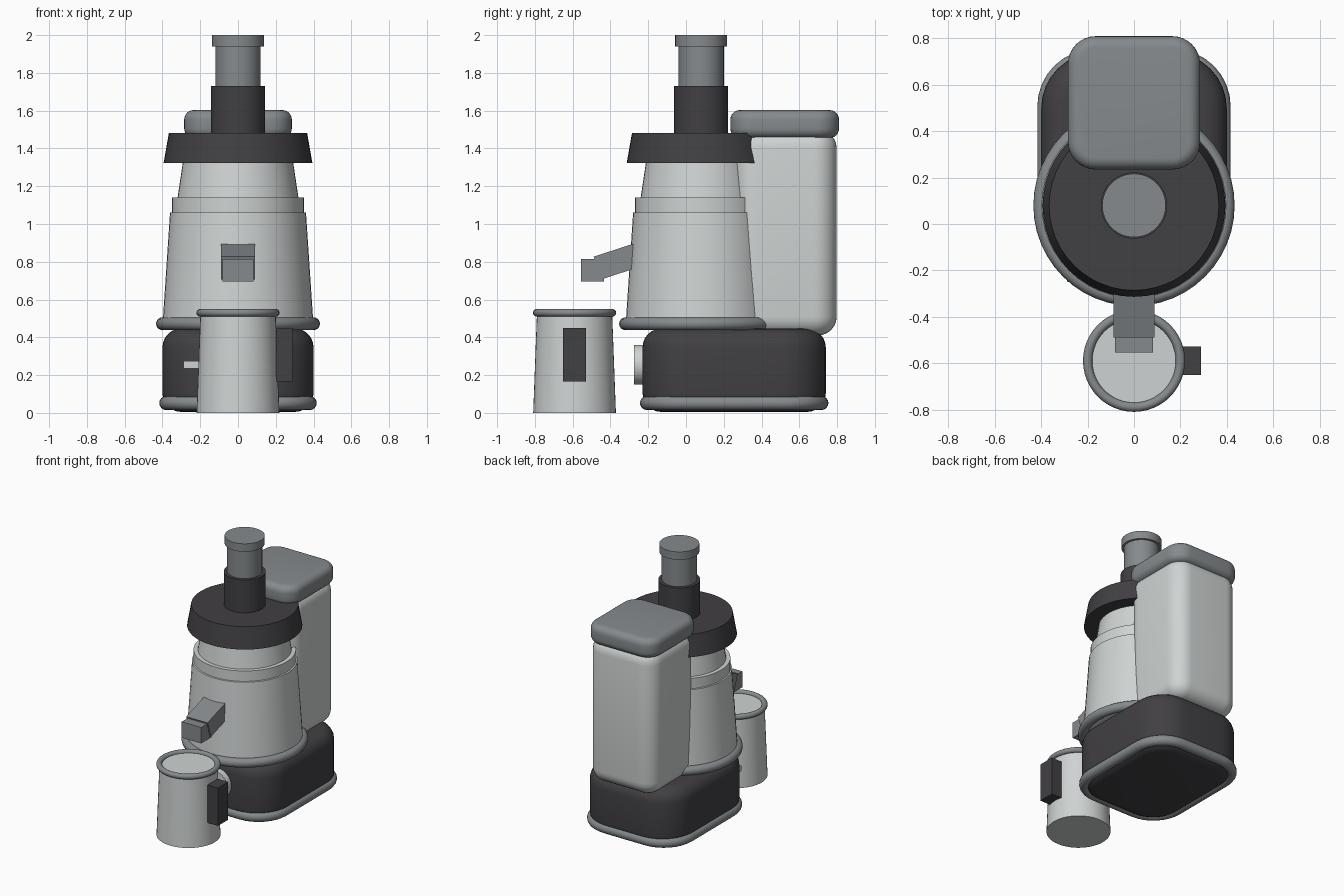
import bpy, bmesh, math
from mathutils import Vector

if "Cube" in bpy.data.objects:
    bpy.data.objects.remove(bpy.data.objects["Cube"])


def material(name, rgb):
    m = bpy.data.materials.new(name)
    m.diffuse_color = (*rgb, 1)
    m.use_nodes = True
    m.node_tree.nodes["Principled BSDF"].inputs["Base Color"].default_value = m.diffuse_color
    return m


LIGHT = material("light_silver", (0.62, 0.65, 0.645))
GREY = material("mid_grey", (0.235, 0.255, 0.265))
DARK = material("charcoal", (0.053, 0.050, 0.056))


def loft(name, rings, mat, closed=False):
    """Skin a stack of rings; cap the ends, or join last to first."""
    bm = bmesh.new()
    vs = [[bm.verts.new(p) for p in r] for r in rings]
    n = len(vs[0])
    pairs = list(zip(vs, vs[1:])) + ([(vs[-1], vs[0])] if closed else [])
    for a, b in pairs:
        for i in range(n):
            j = (i + 1) % n
            bm.faces.new((a[i], a[j], b[j], b[i]))
    if not closed:
        bm.faces.new(vs[0][::-1])
        bm.faces.new(vs[-1])
    bmesh.ops.recalc_face_normals(bm, faces=bm.faces)
    me = bpy.data.meshes.new(name)
    bm.to_mesh(me)
    bm.free()
    me.materials.append(mat)
    ob = bpy.data.objects.new(name, me)
    bpy.context.collection.objects.link(ob)
    return ob


def circle(r, z, cy, n=48):
    return [(r * math.cos(2 * math.pi * i / n), cy + r * math.sin(2 * math.pi * i / n), z)
            for i in range(n)]


def lathe(name, profile, cy, mat, closed=False):
    return loft(name, [circle(r, z, cy) for r, z in profile], mat, closed)


def tube(major, minor, z, n=16):
    """Circular section as (offset, height) points."""
    return [(major + minor * math.cos(2 * math.pi * i / n),
             z + minor * math.sin(2 * math.pi * i / n)) for i in range(n)]


def round_rect(hx, y0, y1, rad, inset, z, seg=8):
    pts = []
    r = max(rad - inset, 0.005)
    hx, y0, y1 = hx - inset, y0 + inset, y1 - inset
    corners = ((hx - r, y1 - r), (-hx + r, y1 - r), (-hx + r, y0 + r), (hx - r, y0 + r))
    for k, (cx, cy) in enumerate(corners):
        for i in range(seg + 1):
            a = math.pi / 2 * (k + i / seg)
            pts.append((cx + r * math.cos(a), cy + r * math.sin(a), z))
    return pts


def soft_box(name, hx, y0, y1, z0, z1, rad, edge, mat, seg=6):
    """Box with rounded corners and rounded top and bottom edges."""
    arc = [math.pi / 2 * i / seg for i in range(seg + 1)]
    prof = [(edge * (1 - math.sin(a)), z0 + edge * (1 - math.cos(a))) for a in arc]
    prof += [(i, z0 + z1 - z) for i, z in reversed(prof)]
    return loft(name, [round_rect(hx, y0, y1, rad, i, z) for i, z in prof], mat)


def box(name, centre, size, mat, tilt=0):
    x, y, z = (s / 2 for s in size)
    rings = [[(-x, -y, h), (x, -y, h), (x, y, h), (-x, y, h)] for h in (-z, z)]
    ob = loft(name, rings, mat)
    ob.location = Vector(centre)
    ob.rotation_euler.x = tilt
    return ob


AXIS, CUP = 0.08, -0.59   # y of the machine axis and of the cup

# motor base with its foot trim
soft_box("motor_base", 0.40, -0.23, 0.74, 0.005, 0.447, 0.24, 0.10, DARK)
loft("foot_trim", [round_rect(0.38, -0.207, 0.717, 0.21, -o, z)
                   for o, z in tube(0, 0.037, 0.052)], GREY, closed=True)

# front controls
knob = lathe("control_knob", [(0.105, -0.04), (0.105, 0.04)], 0, LIGHT)
knob.rotation_euler.x = math.pi / 2
knob.location = (0, -0.236, 0.255)
box("side_switch", (-0.225, -0.20, 0.256), (0.126, 0.10, 0.04), LIGHT)

# rear container and lid
soft_box("rear_container", 0.275, 0.25, 0.798, 0.41, 1.50, 0.12, 0.10, LIGHT)
soft_box("rear_lid", 0.285, 0.235, 0.81, 1.455, 1.603, 0.12, 0.05, GREY)

# juicing body: cone, stepped band and neck
lathe("juicing_body", [(0.40, 0.46), (0.36, 1.06), (0.35, 1.062), (0.35, 1.14),
                       (0.32, 1.14), (0.29, 1.34)], AXIS, LIGHT)
lathe("body_ring", tube(0.40, 0.034, 0.472), AXIS, GREY, closed=True)

# top collar, feed chute and pusher
lathe("top_collar", [(0.394, 1.322), (0.366, 1.482)], AXIS, DARK)
lathe("feed_chute", [(0.143, 1.46), (0.143, 1.73)], AXIS, DARK)
lathe("pusher", [(0.12, 1.70), (0.12, 1.95)], AXIS, GREY)
lathe("pusher_cap", [(0.137, 1.94), (0.137, 2.0)], AXIS, GREY)

# spout and its tip
box("spout", (0, -0.327, 0.813), (0.178, 0.30, 0.127), GREY, math.radians(18))
box("spout_tip", (0, -0.495, 0.755), (0.163, 0.12, 0.12), GREY)

# cup with rim and handle
lathe("cup", [(0.219, 0.0), (0.199, 0.53)], CUP, LIGHT)
lathe("cup_rim", tube(0.20, 0.02, 0.53), CUP, GREY, closed=True)
box("cup_handle", (0.245, CUP, 0.308), (0.088, 0.122, 0.285), DARK)

# smooth curved surfaces, keep hard edges
for ob in bpy.context.scene.objects:
    ob.select_set(True)
    bpy.context.view_layer.objects.active = ob
bpy.ops.object.shade_smooth_by_angle(angle=math.radians(35))
